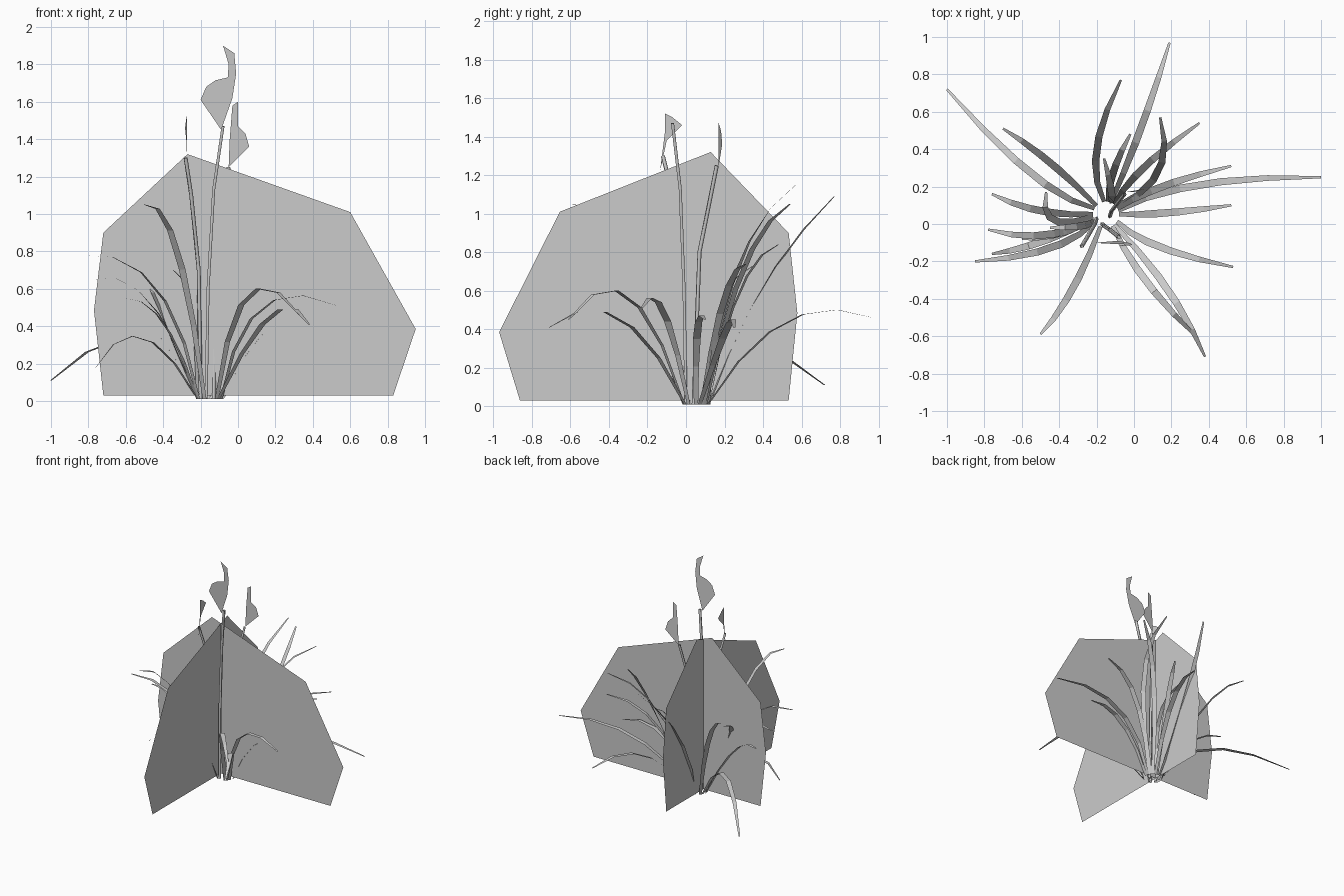
import bpy, math
from mathutils import Vector as V

if "Cube" in bpy.data.objects:
    bpy.data.objects.remove(bpy.data.objects["Cube"])

CX, CY = -0.19, 0.04      # line where the two cards cross


def mesh(name, verts, faces):
    me = bpy.data.meshes.new(name)
    me.from_pydata([tuple(v) for v in verts], [], faces)
    ob = bpy.data.objects.new(name, me)
    bpy.context.collection.objects.link(ob)
    return ob


def ribbon(name, pts, widths):
    # flat strip along a path, spread sideways in the horizontal plane
    flat = pts[-1] - pts[0]
    side = V((-flat.y, flat.x, 0)).normalized()
    verts, faces = [], []
    for i, (p, w) in enumerate(zip(pts, widths)):
        t = pts[min(i + 1, len(pts) - 1)] - pts[max(i - 1, 0)]
        s = V((-t.y, t.x, 0))
        s = s.normalized() if s.length > 1e-4 else side
        verts += [p - s * w / 2, p + s * w / 2]
        if i:
            faces.append((2 * i - 2, 2 * i - 1, 2 * i + 1, 2 * i))
    return mesh(name, verts, faces)


def blade(name, knee, tip):
    # bent leaf: springs from the root, passes the knee halfway, ends at the tip
    knee, tip = V(knee), V(tip)
    d = V((knee.x + 0.15, knee.y - 0.05, 0)).normalized() * 0.07
    base = V((-0.15 + d.x, 0.05 + d.y, 0.01))
    ctrl = 2 * knee - (base + tip) / 2
    ts = [0, .2, .4, .6, .8, 1]
    pts = [base * (1 - t) ** 2 + ctrl * 2 * t * (1 - t) + tip * t * t for t in ts]
    ribbon(name, pts, [.022, .032, .04, .038, .03, .012])


def stem(name, pts):
    cu = bpy.data.curves.new(name, 'CURVE')
    cu.dimensions = '3D'
    cu.bevel_depth, cu.bevel_resolution = 0.011, 0
    sp = cu.splines.new('POLY')
    sp.points.add(len(pts) - 1)
    for p, co in zip(sp.points, pts):
        p.co = (*co, 1)
    bpy.context.collection.objects.link(bpy.data.objects.new(name, cu))


# Crossed foliage cards
card = [(-.72, .03), (.83, .03), (.95, .385), (.60, 1.01),
        (-.27, 1.32), (-.72, .90), (-.77, .485)]
mesh("card_across", [(x, CY, z) for x, z in card], [range(7)])
mesh("card_deep", [(CX, -.115 - .9 * x, z) for x, z in card], [range(7)])

# Leaves in front of and beside the cards: knee, tip
front_leaves = [
    ((.06, -.30, .57), (.34, -.61, .45)),
    ((.18, -.35, .46), (.38, -.71, .41)),
    ((.13, -.12, .50), (.53, -.23, .51)),
    ((-.33, -.35, .82), (-.50, -.59, 1.05)),
    ((-.45, -.13, .62), (-.85, -.20, .78)),
    ((-.48, -.06, .54), (-.78, -.03, .65)),
    ((-.51, -.10, .34), (-.76, -.16, .18)),
    ((-.40, -.05, .42), (-.60, -.08, .55)),
    ((-.28, -.01, .60), (-.45, -.02, .71)),
    ((-.43, .02, .52), (-.47, .17, .68)),
]
# Leaves behind the cards
back_leaves = [
    ((-.55, .27, .33), (-1.0, .72, .11)),
    ((-.45, .33, .65), (-.70, .51, .90)),
    ((-.50, .07, .45), (-.76, .16, .57)),
    ((-.20, .40, .62), (-.07, .77, 1.09)),
    ((.04, .52, .44), (.19, .97, .46)),
    ((.13, .28, .75), (.14, .57, 1.15)),
    ((.05, .30, .72), (.35, .54, 1.05)),
    ((-.11, .28, .60), (-.02, .48, .84)),
    ((-.12, .17, .50), (-.16, .35, .73)),
    ((.15, .20, .56), (.52, .31, .74)),
    ((.35, .21, .40), (1.0, .25, .41)),
    ((.18, .06, .40), (.52, .10, .45)),
]
for i, (k, t) in enumerate(front_leaves):
    blade(f"front_leaf_{i + 1}", k, t)
for i, (k, t) in enumerate(back_leaves):
    blade(f"back_leaf_{i + 1}", k, t)

# Upright stems
stem("tall_stem", [(-.17, 0.0, .01), (-.16, -.01, .6), (-.13, -.03, 1.13), (-.08, -.07, 1.47)])
stem("right_stem", [(-.13, .04, .01), (-.12, .07, .8), (-.05, .16, 1.25)])
stem("left_stem", [(-.20, 0.03, .01), (-.21, 0.0, .7), (-.25, -.07, 1.1), (-.28, -.12, 1.3)])

# Flag-like seed leaves on top of the stems
tall = [(-.09, 1.45), (-.03, 1.62), (-.01, 1.75), (-.02, 1.86), (-.08, 1.90), (-.05, 1.80),
        (-.055, 1.73), (-.12, 1.715), (-.17, 1.68), (-.20, 1.61)]
mesh("tall_flag", [(x, -.09 - .06 * (z - 1.45), z) for x, z in tall], [range(len(tall))])
right = [(-.05, 1.25), (.06, 1.36), (.04, 1.43), (.0, 1.47), (.0, 1.60), (-.03, 1.58), (-.045, 1.39)]
mesh("right_flag", [(x, .17 + .3 * max(x, 0), z) for x, z in right], [range(len(right))])
left = [(-.135, 1.22), (-.10, 1.38), (-.02, 1.46), (-.07, 1.50), (-.11, 1.52), (-.11, 1.42)]
mesh("left_flag", [(-.275 - .1 * (y + .1), y, z) for y, z in left], [range(len(left))])
